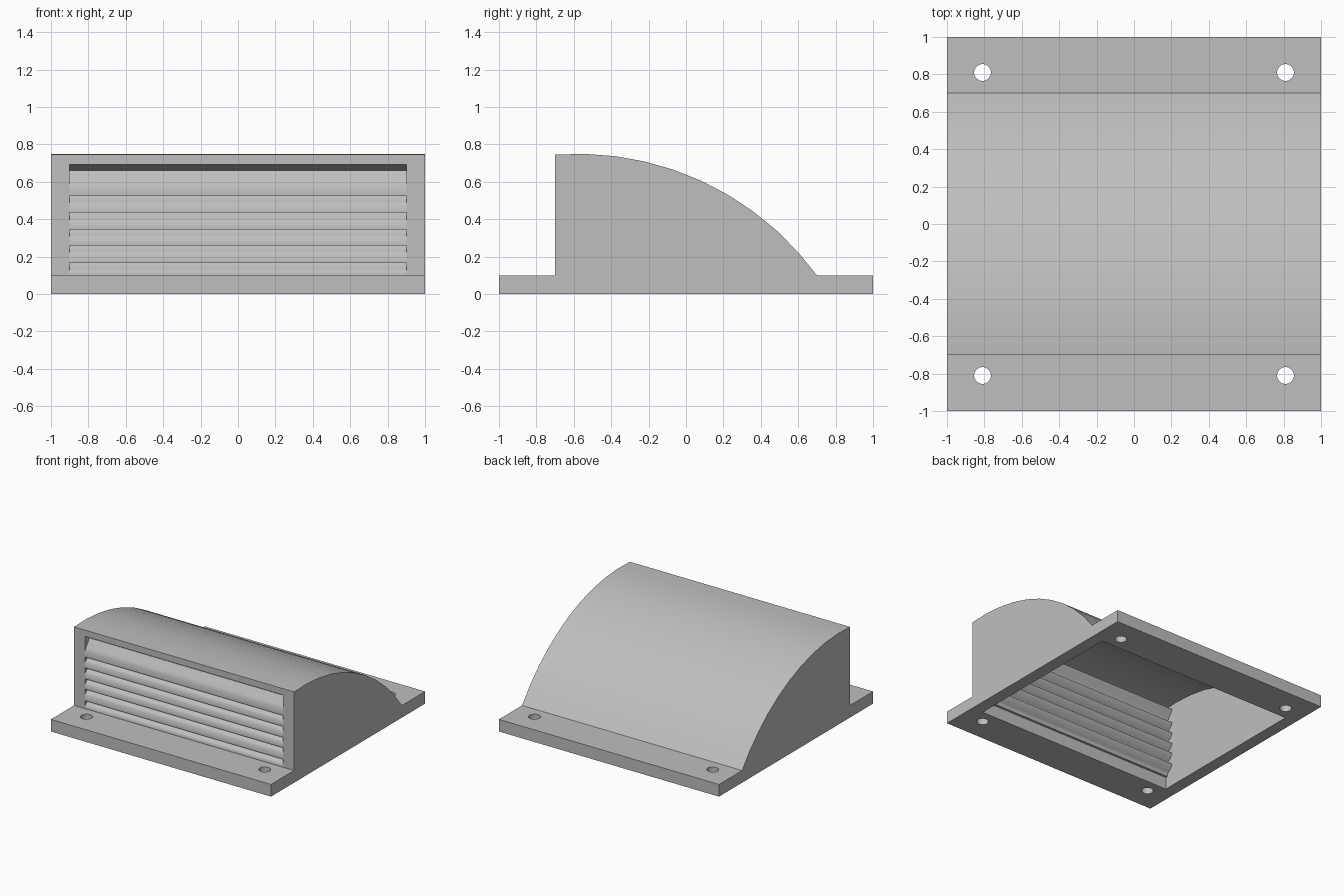
import bpy, bmesh, math

old = bpy.data.objects.get("Cube")
if old:
    bpy.data.objects.remove(old, do_unlink=True)

GREY = (0.52, 0.52, 0.52, 1)
grey = bpy.data.materials.new("plain_grey")
grey.use_nodes = True
grey.diffuse_color = GREY
grey.node_tree.nodes["Principled BSDF"].inputs["Base Color"].default_value = GREY


def extrude_profile(name, points, half_width):
    """Solid prism along x from a (y, z) outline."""
    bm = bmesh.new()
    face = bm.faces.new([bm.verts.new((-half_width, y, z)) for y, z in points])
    ext = bmesh.ops.extrude_face_region(bm, geom=[face])["geom"]
    verts = [v for v in ext if isinstance(v, bmesh.types.BMVert)]
    bmesh.ops.translate(bm, verts=verts, vec=(2 * half_width, 0, 0))
    bmesh.ops.recalc_face_normals(bm, faces=bm.faces)
    return finish(name, bm)


def finish(name, bm):
    mesh = bpy.data.meshes.new(name)
    bm.to_mesh(mesh)
    bm.free()
    mesh.materials.append(grey)
    obj = bpy.data.objects.new(name, mesh)
    bpy.context.collection.objects.link(obj)
    return obj


def smooth(obj, angle):
    obj.data.shade_smooth()
    obj.data.set_sharp_from_angle(angle=math.radians(angle))


def cut(obj, cutter):
    """Subtract the cutter, keep the result and drop the helper."""
    cutter.hide_render = True
    mod = obj.modifiers.new("cut", 'BOOLEAN')
    mod.operation, mod.solver, mod.object = 'DIFFERENCE', 'EXACT', cutter
    graph = bpy.context.evaluated_depsgraph_get()
    mesh = bpy.data.meshes.new_from_object(obj.evaluated_get(graph))
    obj.modifiers.clear()
    obj.data = mesh
    bpy.data.objects.remove(cutter, do_unlink=True)


ARC_Y, ARC_Z, RADIUS, WALL = -0.58, -0.835, 1.585, 0.05
FRONT, BACK, PLATE = -0.7, 0.7, 0.1


def roof_arc(radius, y0, y1, steps=10):
    a0 = math.asin((y0 - ARC_Y) / radius)
    a1 = math.asin((y1 - ARC_Y) / radius)
    angles = [a0 + (a1 - a0) * i / steps for i in range(steps + 1)]
    return [(ARC_Y + radius * math.sin(a), ARC_Z + radius * math.cos(a)) for a in angles]


# Housing: base flange and curved hood in one outline
housing = extrude_profile(
    "housing",
    [(-1, 0), (-1, PLATE), (FRONT, PLATE)] + roof_arc(RADIUS, FRONT, BACK)
    + [(1, PLATE), (1, 0)], 1)

# Hollow interior, open at the front and underneath
cut(housing, extrude_profile(
    "interior_cutter",
    [(FRONT, -0.1), (FRONT, PLATE), (FRONT - 0.05, PLATE)]
    + roof_arc(RADIUS - WALL, FRONT - 0.05, BACK) + [(BACK, -0.1)], 0.9))

# Screw holes in the flange corners
bm = bmesh.new()
for sx in (-1, 1):
    for sy in (-1, 1):
        made = bmesh.ops.create_cone(bm, cap_ends=True, segments=32,
                                     radius1=0.045, radius2=0.045, depth=0.4)
        bmesh.ops.translate(bm, verts=made["verts"], vec=(0.81 * sx, 0.81 * sy, 0))
cut(housing, finish("hole_cutter", bm))
smooth(housing, 30)

# Louvre slats: curved blades, recessed at the top and flush at the lip
levels = [0.66, 0.525, 0.435, 0.345, 0.26, 0.165, PLATE]
for i, (top, low) in enumerate(zip(levels, levels[1:])):
    tuck = 0.02 if i else 0
    drop = 0.04 if i else 0.08
    outer = [(FRONT + 0.055, top + tuck), (FRONT + 0.035, top - drop * 0.4),
             (FRONT + 0.012, top - drop * 0.8), (FRONT, top - drop * 1.1), (FRONT, low)]
    inner = [(y + 0.02, z) for y, z in reversed(outer)]
    slat = extrude_profile(f"louvre_slat_{i + 1}", outer + inner, 0.9)
    smooth(slat, 50)
